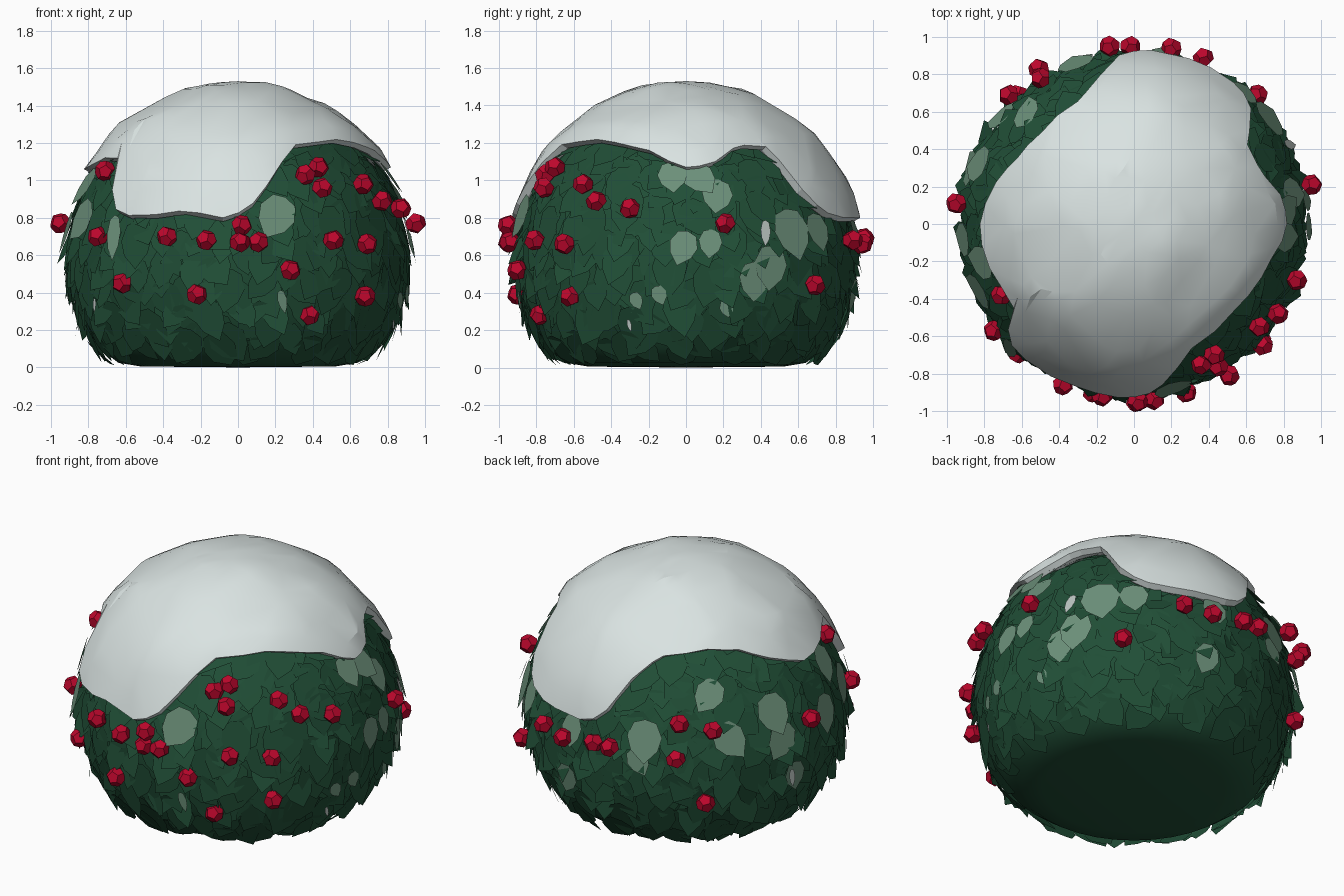
import bpy, bmesh, math, random
from mathutils import Vector, noise

if "Cube" in bpy.data.objects:
    bpy.data.objects.remove(bpy.data.objects["Cube"])

random.seed(7)


def material(name, rgb):
    m = bpy.data.materials.new(name)
    m.diffuse_color = (*rgb, 1)
    m.use_nodes = True
    m.node_tree.nodes["Principled BSDF"].inputs["Base Color"].default_value = m.diffuse_color
    return m


GREEN = material("dark green", (0.0145, 0.076, 0.037))
SAGE = material("sage green", (0.15, 0.28, 0.195))
RED = material("berry red", (0.50, 0.002, 0.025))
SNOW = material("snow white", (0.70, 0.77, 0.76))
FROST = material("frost grey", (0.50, 0.56, 0.54))


def lerp_table(table, x):
    """Linear interpolation in a sorted list of (x, value)."""
    for (x0, v0), (x1, v1) in zip(table, table[1:]):
        if x <= x1:
            return v0 + (v1 - v0) * max(0, x - x0) / (x1 - x0)
    return table[-1][1]


def finish(bm, name, mats, smooth=None, decimate=None):
    me = bpy.data.meshes.new(name)
    bm.to_mesh(me)
    bm.free()
    ob = bpy.data.objects.new(name, me)
    bpy.context.collection.objects.link(ob)
    for m in mats:
        me.materials.append(m)
    bpy.ops.object.select_all(action='DESELECT')
    ob.select_set(True)
    bpy.context.view_layer.objects.active = ob
    if decimate:
        ob.modifiers.new("facets", 'DECIMATE').ratio = decimate
        bpy.ops.object.modifier_apply(modifier="facets")
    if smooth:
        bpy.ops.object.shade_smooth_by_angle(angle=math.radians(smooth))
    return ob


def skin(bm, rings, top, bottom):
    """Bridge rings of equal length and close both ends with a point."""
    rings = [[bm.verts.new(p) for p in ring] for ring in rings]
    n = len(rings[0])
    a, b = bm.verts.new(top), bm.verts.new(bottom)
    for i in range(n):
        j = (i + 1) % n
        bm.faces.new((a, rings[0][i], rings[0][j]))
        bm.faces.new((b, rings[-1][j], rings[-1][i]))
        for r0, r1 in zip(rings, rings[1:]):
            bm.faces.new((r0[i], r1[i], r1[j], r0[j]))
    bmesh.ops.recalc_face_normals(bm, faces=bm.faces)


def polar(r, deg, z):
    a = math.radians(deg)
    return Vector((r * math.cos(a), r * math.sin(a), z))


# Bush body: revolved (z, radius) profile with a flat base
BODY = [(0.005, 0.52), (0.025, 0.64), (0.1, 0.74), (0.25, 0.83), (0.45, 0.885),
        (0.65, 0.89), (0.85, 0.85), (1.02, 0.77), (1.14, 0.68), (1.28, 0.5), (1.4, 0.2)]
bm = bmesh.new()
skin(bm, [[polar(r, i * 10, z) for i in range(36)] for z, r in reversed(BODY)],
     (0, 0, 1.42), (0, 0, 0.0))
finish(bm, "bush_body", [GREEN], 40)

# Snow cap: lower edge height by azimuth, outer (radius, height) from the pole down
EDGE = [(0, 1.07), (8, 1.08), (15, 1.13), (22, 1.19), (35, 1.18), (40, 1.08), (46, 0.92),
        (53, 0.83), (65, 0.80), (85, 0.80), (93, 0.84), (99, 1.0), (106, 1.13), (114, 1.2),
        (135, 1.23), (150, 1.21), (165, 1.13), (180, 1.06), (192, 1.07), (205, 1.12),
        (215, 1.12), (220, 0.95), (226, 0.82), (238, 0.81), (252, 0.84), (265, 0.80),
        (273, 0.84), (279, 0.95), (287, 1.1), (294, 1.19), (318, 1.22), (330, 1.2),
        (345, 1.16), (354, 1.1), (360, 1.07)]
CAP = [(0, 1.53), (0.15, 1.52), (0.3, 1.485), (0.48, 1.4), (0.63, 1.3), (0.725, 1.2),
       (0.80, 1.1), (0.86, 1.0), (0.905, 0.9), (0.935, 0.79)]
cap_len, total = [], 0
for k, (r, z) in enumerate(CAP):
    if k:
        total += math.dist(CAP[k - 1], CAP[k])
    cap_len.append(total)
R_OF_S = [(s, r) for s, (r, z) in zip(cap_len, CAP)]
Z_OF_S = [(s, z) for s, (r, z) in zip(cap_len, CAP)]
S_OF_Z = [(z, s) for s, (r, z) in reversed(list(zip(cap_len, CAP)))]

N, ROWS = 72, 10
rings = [[] for _ in range(ROWS + 2)]
for i in range(N):
    deg = i * 360 / N
    s_end = lerp_table(S_OF_Z, lerp_table(EDGE, deg))
    for k in range(1, ROWS + 1):
        s = s_end * k / ROWS
        p = polar(lerp_table(R_OF_S, s), deg, lerp_table(Z_OF_S, s))
        bump = 0.022 * noise.noise(p * 4) * (1 < k < ROWS)
        rings[k - 1].append(p + (p - Vector((0, 0, 0.5))).normalized() * bump)
    # rounded lip tucked back into the bush
    r, z = lerp_table(R_OF_S, s_end), lerp_table(Z_OF_S, s_end)
    rings[ROWS].append(polar(r - 0.035, deg, z - 0.02))
    rings[ROWS + 1].append(polar(r - 0.14, deg, z + 0.01))
bm = bmesh.new()
skin(bm, rings, (0, 0, 1.53), (0, 0, 1.3))
finish(bm, "snow_cap", [SNOW], 16, 0.32)

# Leaf outline: (sideways, downwards) along one half; the other half is mirrored
HALF = [(0.28, -0.42), (0.43, -0.08), (0.33, 0.25)]


def add_leaf(bm, deg, z, size, lift, spin, flare, mat, wide=1.0):
    r = lerp_table(BODY, z)
    slope = (lerp_table(BODY, z + 0.05) - lerp_table(BODY, z - 0.05)) / 0.1
    normal = (polar(1, deg, 0) - Vector((0, 0, slope))).normalized()
    side = polar(1, deg + 90, 0)
    down = side.cross(normal) * (-1 if side.cross(normal).z > 0 else 1)
    u = side * math.cos(spin) + down * math.sin(spin)
    v = down * math.cos(spin) - side * math.sin(spin)
    centre = polar(r, deg, z) + normal * lift

    def vert(a, b):
        p = centre + (u * a * wide + v * b) * size + normal * (flare * b)
        p.z = max(p.z, 0.012)
        return bm.verts.new(p)

    right = [vert(a, b) for a, b in HALF]
    left = [vert(-a, b) for a, b in reversed(HALF)]
    f = bm.faces.new([vert(0, -0.5)] + right + [vert(0, 0.58)] + left)
    f.normal_update()
    if f.normal.dot(normal) < 0:
        f.normal_flip()
    f.material_index = mat


# Foliage: golden-angle spread of hanging leaves, left out under the snow
bm = bmesh.new()
COUNT = 620
for i in range(COUNT):
    z = 0.08 + 1.17 * (i + 0.5) / COUNT
    deg = (i * 137.508 + random.uniform(-5, 5)) % 360
    if z > lerp_table(EDGE, deg) + 0.06:
        continue
    flare = random.uniform(0.0, 0.035)
    if 0.25 < z < 0.8 and random.random() < 0.35:
        flare = random.uniform(0.04, 0.09)
    add_leaf(bm, deg, z, random.uniform(0.17, 0.25), random.uniform(0.008, 0.028),
             random.uniform(-0.8, 0.8), flare, 0, random.uniform(0.8, 1.05))

# Pale leaves: azimuth, height, size
PALE = [(-5, 1.0, 0.19), (5, 0.99, 0.2), (11, 0.9, 0.2), (-1, 0.64, 0.18), (8, 0.66, 0.15),
        (38, 0.71, 0.27), (23, 0.47, 0.2), (29, 0.54, 0.23), (-9, 0.4, 0.1), (283, 0.8, 0.24),
        (203, 0.78, 0.24), (194, 0.95, 0.22), (134, 0.98, 0.2), (159, 0.84, 0.24),
        (161, 0.68, 0.22), (141, 0.74, 0.22), (110, 0.74, 0.24), (108, 0.62, 0.16),
        (167, 0.45, 0.17), (77, 0.4, 0.18), (185, 0.72, 0.22), (50, 0.72, 0.2),
        (14, 0.33, 0.09), (-17, 0.37, 0.09), (80, 0.7, 0.18)]
for deg, z, size in PALE:
    add_leaf(bm, deg % 360, z, size, 0.046, random.uniform(-0.7, 0.7), 0.02, 1)
# Narrow pale sprigs and a few frosted tips
for deg, z, size, mat in [(225, 0.69, 0.24, 1), (285, 0.37, 0.12, 1), (27, 0.71, 0.14, 2),
                          (213, 0.35, 0.07, 2), (165, 0.45, 0.1, 2), (-20, 0.25, 0.06, 2)]:
    add_leaf(bm, deg % 360, z, size, 0.06, random.uniform(-0.4, 0.4), 0.02, mat, 0.5)
finish(bm, "leaves", [GREEN, SAGE, FROST])

# Berries: twelve-sided faceted balls
BERRIES = [(-.95, .11, .77), (-.71, -.38, 1.05), (-.75, -.57, .70), (-.62, -.69, .45),
           (-.38, -.86, .70), (-.22, -.90, .39), (-.17, -.92, .68), (.02, -.95, .76),
           (.01, -.95, .67), (.11, -.94, .67), (.28, -.90, .52), (.38, -.78, .28),
           (.36, -.75, 1.03), (.43, -.70, 1.07), (.45, -.76, .96), (.51, -.81, .68),
           (.67, -.55, .98), (.69, -.65, .66), (.68, -.62, .38), (.77, -.48, .89),
           (.87, -.30, .85), (.95, .21, .77), (.66, .69, .44), (.37, .89, .68),
           (.20, .94, .66), (-.02, .95, .69), (-.13, .95, .69), (-.51, .83, .67),
           (-.50, .78, .87), (-.67, .69, .84), (-.62, .69, .37)]
ico = bmesh.new()
bmesh.ops.create_icosphere(ico, subdivisions=1, radius=1)
CORNERS = [f.calc_center_median().normalized() for f in ico.faces]
ico.free()
bm = bmesh.new()
for p in BERRIES:
    aim = Vector((random.uniform(-1, 1), random.uniform(-1, 1), random.uniform(-1, 1)))
    spin = aim.to_track_quat('Z', 'Y')
    ball = [bm.verts.new(spin @ c * 0.057 + Vector(p)) for c in CORNERS]
    bmesh.ops.convex_hull(bm, input=ball)
bmesh.ops.dissolve_limit(bm, angle_limit=0.05, verts=bm.verts[:], edges=bm.edges[:])
bmesh.ops.recalc_face_normals(bm, faces=bm.faces)
finish(bm, "berries", [RED])
